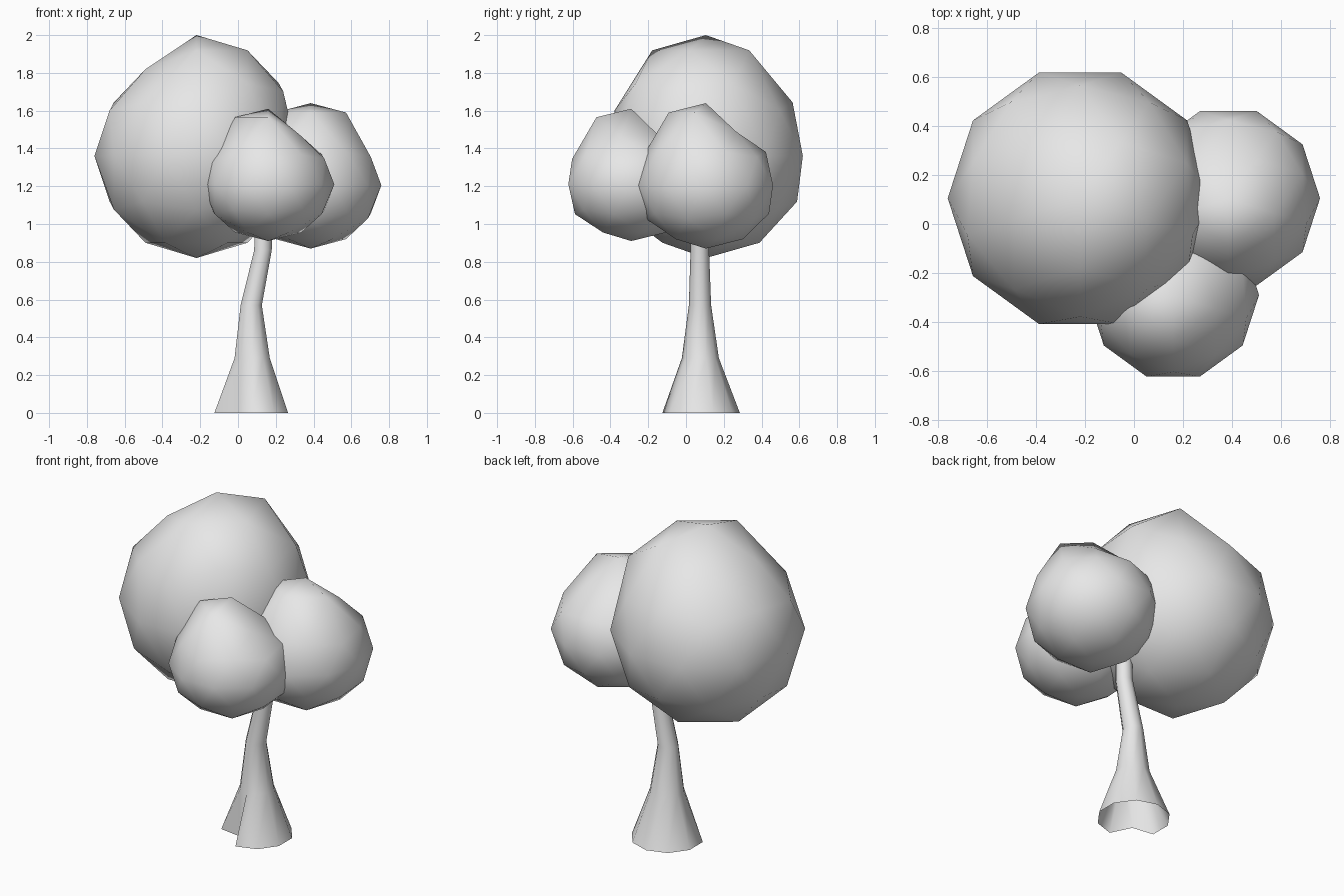
import bpy
import bmesh
from math import cos, sin, radians
from mathutils import Matrix, Vector

if "Cube" in bpy.data.objects:
    bpy.data.objects.remove(bpy.data.objects["Cube"], do_unlink=True)

GREY = (0.8, 0.8, 0.8, 1.0)
grey = bpy.data.materials.new("plain_grey")
grey.use_nodes = True
grey.diffuse_color = GREY
grey.node_tree.nodes["Principled BSDF"].inputs["Base Color"].default_value = GREY


def finish(name, bm):
    """Turn a bmesh into a smooth-shaded grey object."""
    for face in bm.faces:
        face.smooth = True
    mesh = bpy.data.meshes.new(name)
    bm.to_mesh(mesh)
    bm.free()
    mesh.materials.append(grey)
    obj = bpy.data.objects.new(name, mesh)
    bpy.context.collection.objects.link(obj)
    return obj


def foliage(name, center, radius, height, lean, cap):
    """Low-poly ball whose crown is pulled up on the side facing the lean angle."""
    bm = bmesh.new()
    bmesh.ops.create_icosphere(bm, subdivisions=2, radius=1,
                               matrix=Matrix.Rotation(radians(-90), 4, "Z"))
    toward = Vector((cos(radians(lean)), sin(radians(lean)), 0))
    for v in bm.verts:
        side = v.co.dot(toward)
        crown = v.co.z > 0.95 or (v.co.z > 0.8 and side > 0.1)
        shoulder = v.co.z > cap and side > 0.6
        lift = 0.1 if crown or shoulder else 0
        v.co = Vector(center) + Vector((v.co.x * radius, v.co.y * radius,
                                        v.co.z * height + lift))
    return finish(name, bm)


# Three balls of leaves
foliage("large_foliage", (-0.22, 0.105, 1.36), 0.54, 0.54, -18, 0.4)
foliage("right_foliage", (0.385, 0.105, 1.205), 0.374, 0.335, 270, 0.8)
foliage("front_foliage", (0.16, -0.29, 1.21), 0.35, 0.30, 234, 0.8)

# Trunk: open flared tube, with one root vertex folded inward
SIDES = 10
DENT = 6
rings = [(0.07, 0.08, 0, 0.205), (0.075, 0.076, 0.29, 0.098),
         (0.07, 0.074, 0.57, 0.059), (0.132, 0.073, 0.86, 0.049),
         (0.14, 0.073, 1.2, 0.045)]
bm = bmesh.new()
loops = []
for x, y, z, radius in rings:
    loop = []
    for i in range(SIDES):
        angle = radians(18 + i * 360 / SIDES)
        r = radius * 0.5 if z == 0 and i == DENT else radius
        loop.append(bm.verts.new((x + r * cos(angle), y + r * sin(angle), z)))
    loops.append(loop)
for low, high in zip(loops, loops[1:]):
    for i in range(SIDES):
        j = (i + 1) % SIDES
        bm.faces.new((low[i], low[j], high[j], high[i]))
finish("trunk", bm)
